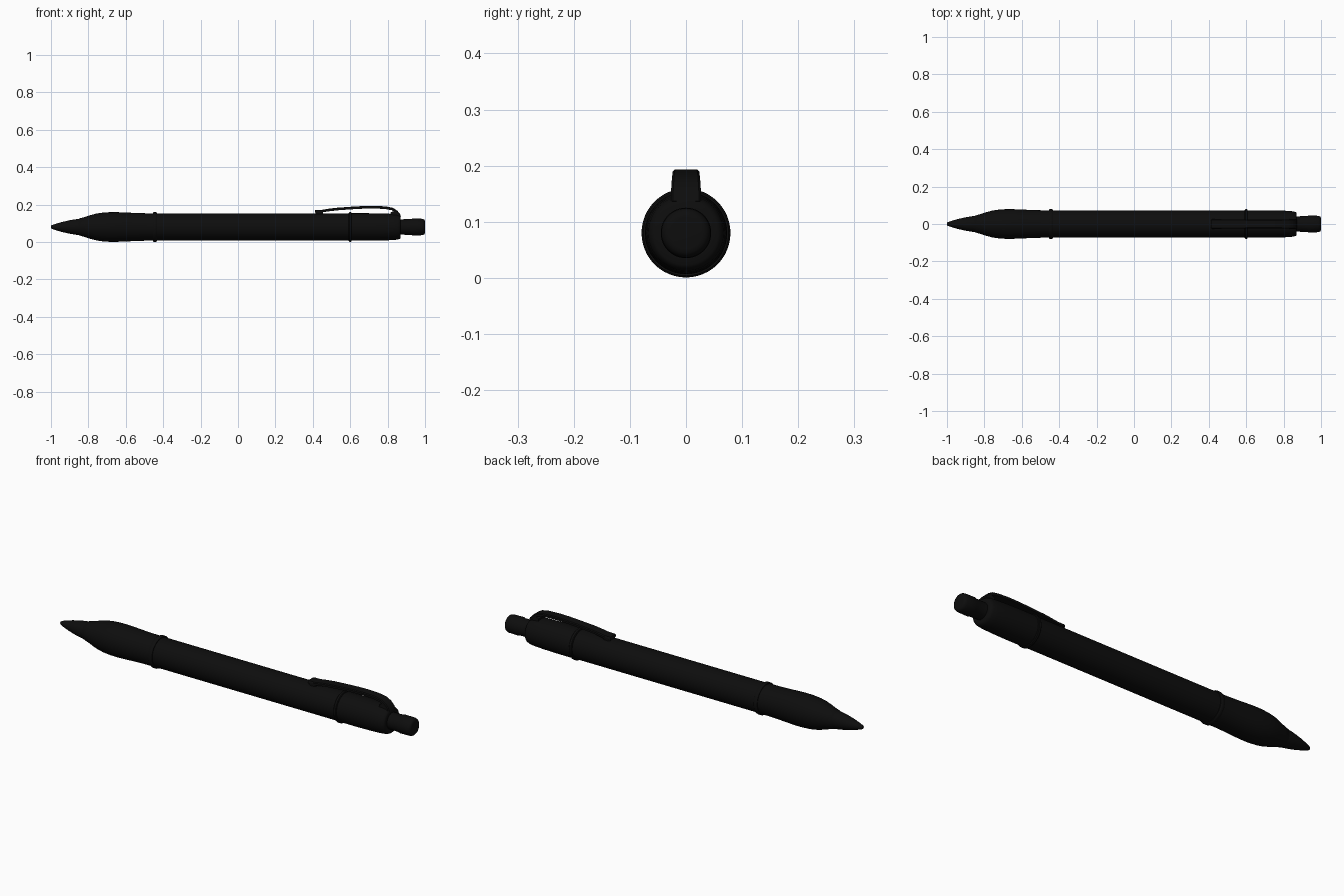
import bpy, bmesh, math

if "Cube" in bpy.data.objects:
    bpy.data.objects.remove(bpy.data.objects["Cube"])

AXIS_Z = 0.08
SEG = 48

black = bpy.data.materials.new("matte_black")
black.diffuse_color = (0.004, 0.004, 0.004, 1)
black.use_nodes = True
black.node_tree.nodes["Principled BSDF"].inputs["Base Color"].default_value = black.diffuse_color


def finish(name, bm, angle=40):
    """Turn a bmesh into a smooth-shaded object."""
    bmesh.ops.recalc_face_normals(bm, faces=bm.faces)
    me = bpy.data.meshes.new(name)
    bm.to_mesh(me)
    bm.free()
    me.materials.append(black)
    ob = bpy.data.objects.new(name, me)
    bpy.context.collection.objects.link(ob)
    bpy.ops.object.select_all(action='DESELECT')
    ob.select_set(True)
    bpy.context.view_layer.objects.active = ob
    bpy.ops.object.shade_smooth_by_angle(angle=math.radians(angle))
    return ob


def skin(name, rings, angle=40):
    """Bridge closed rings of points and cap both ends."""
    bm = bmesh.new()
    vs = [[bm.verts.new(p) for p in r] for r in rings]
    n = len(vs[0])
    for a, b in zip(vs, vs[1:]):
        for i in range(n):
            j = (i + 1) % n
            bm.faces.new((a[i], a[j], b[j], b[i]))
    bm.faces.new(vs[0])
    bm.faces.new(vs[-1])
    return finish(name, bm, angle)


def lathe(name, profile):
    """Revolve (x, radius) pairs around the pen axis."""
    turns = [2 * math.pi * i / SEG for i in range(SEG)]
    return skin(name, [[(x, r * math.cos(t), AXIS_Z + r * math.sin(t)) for t in turns]
                       for x, r in profile])


# Writing tip
lathe("tip", [(-1.0, 0.006), (-0.995, 0.010), (-0.975, 0.017), (-0.94, 0.027),
              (-0.90, 0.036), (-0.87, 0.041), (-0.84, 0.044)])

# Swelling grip
lathe("grip", [(-0.855, 0.040), (-0.85, 0.045), (-0.82, 0.053), (-0.79, 0.063),
               (-0.76, 0.071), (-0.73, 0.076), (-0.69, 0.079), (-0.65, 0.0793),
               (-0.60, 0.0775), (-0.55, 0.075), (-0.50, 0.0735), (-0.44, 0.073)])


# Raised bands
def band(name, x, half, r):
    lathe(name, [(x - half, 0.070), (x - half, r - 0.003), (x - half * 0.6, r),
                 (x + half * 0.6, r), (x + half, r - 0.003), (x + half, 0.070)])


band("grip_band", -0.444, 0.011, 0.079)
band("cap_band", 0.60, 0.008, 0.079)

# Straight barrel and rear cap
lathe("barrel", [(-0.45, 0.0725), (0.60, 0.0725)])
lathe("cap", [(0.60, 0.0735), (0.70, 0.0735), (0.78, 0.072), (0.83, 0.070),
              (0.855, 0.067), (0.866, 0.063), (0.870, 0.057), (0.870, 0.040)])

# Push button
lathe("button", [(0.86, 0.041), (0.925, 0.042), (0.932, 0.045), (0.985, 0.044),
                 (0.994, 0.041), (0.999, 0.035), (1.0, 0.028)])

# Clip: (x, z of centre line, half width), swept with a bevelled section
path = [(0.412, 0.165, 0.022), (0.418, 0.165, 0.026), (0.45, 0.165, 0.026),
        (0.48, 0.170, 0.025), (0.53, 0.176, 0.025), (0.60, 0.181, 0.024),
        (0.67, 0.185, 0.024), (0.73, 0.186, 0.024), (0.79, 0.183, 0.024),
        (0.825, 0.176, 0.025), (0.846, 0.163, 0.026), (0.86, 0.147, 0.027),
        (0.864, 0.135, 0.027)]
rings = []
for i, (x, z, w) in enumerate(path):
    a, b = path[max(i - 1, 0)], path[min(i + 1, len(path) - 1)]
    dx, dz = b[0] - a[0], b[1] - a[1]
    d = math.hypot(dx, dz)
    nx, nz = -dz / d, dx / d
    section = [(-w, -0.007), (w, -0.007), (w, 0.003), (w - 0.004, 0.007),
               (-w + 0.004, 0.007), (-w, 0.003)]
    rings.append([(x + nx * h, y, z + nz * h) for y, h in section])
skin("clip", rings)

# Small pad under the clip end that rests on the barrel
skin("clip_pad", [[(x, -w, 0.148), (x, w, 0.148), (x, w, 0.162), (x, -w, 0.162)]
                  for x, w in ((0.415, 0.018), (0.425, 0.022), (0.445, 0.022), (0.455, 0.018))])

# Foot joining the clip to the cap
skin("clip_foot", [[(x, -0.026, 0.135), (x, 0.026, 0.135), (x, 0.024, z), (x, -0.024, z)]
                   for x, z in ((0.815, 0.158), (0.835, 0.166), (0.850, 0.156), (0.860, 0.143))])
